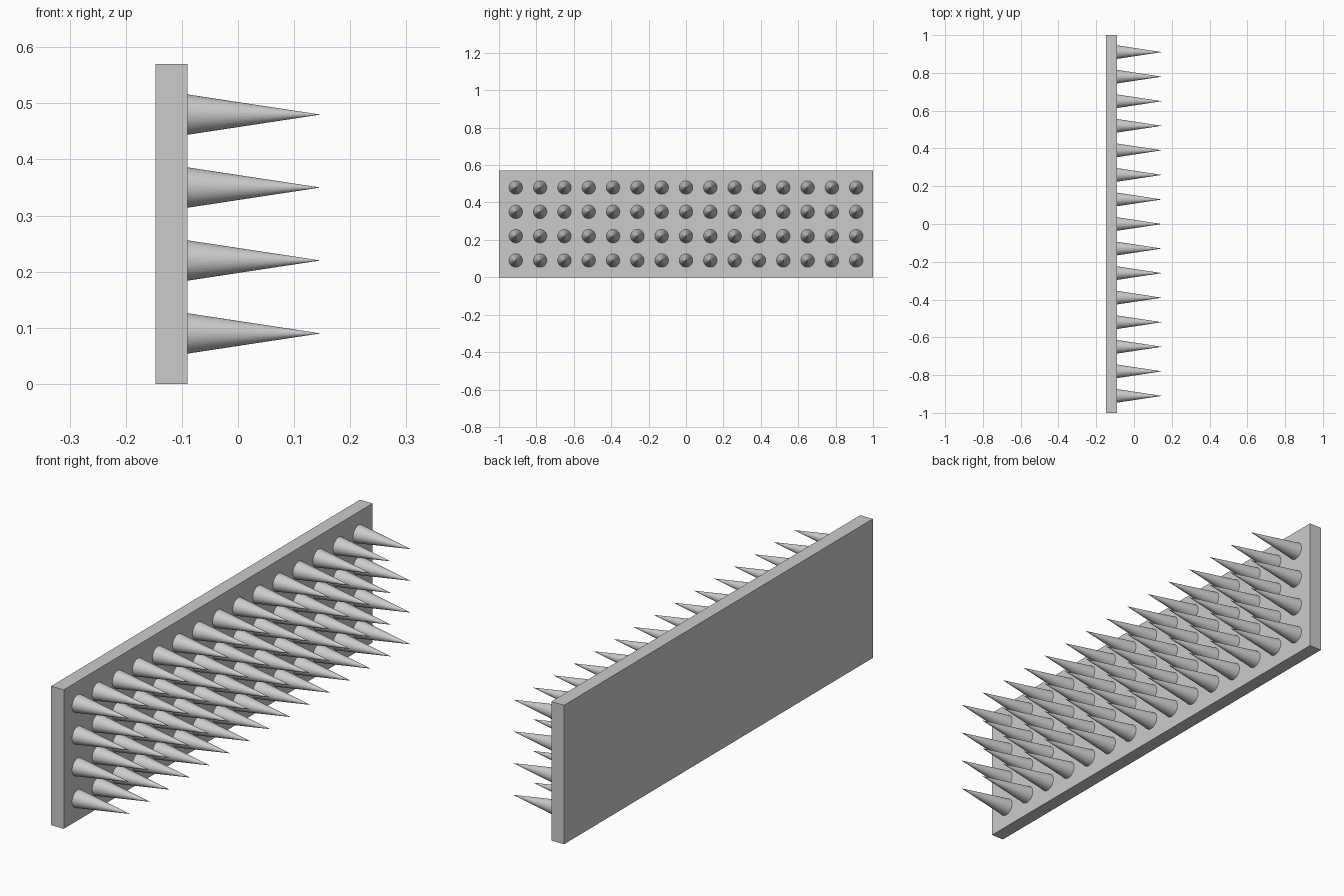
import bpy, bmesh, math
from mathutils import Matrix

if "Cube" in bpy.data.objects:
    bpy.data.objects.remove(bpy.data.objects["Cube"])

# one plain grey for everything
grey = bpy.data.materials.new("light_grey")
grey.diffuse_color = (0.6, 0.6, 0.6, 1)
grey.use_nodes = True
grey.node_tree.nodes["Principled BSDF"].inputs["Base Color"].default_value = grey.diffuse_color

X_BACK, X_FACE, X_TIP = -0.147, -0.09, 0.147
HEIGHT, RADIUS, PITCH = 0.57, 0.036, 0.13
ROWS, COLS = 4, 15


def make_object(name, bm):
    mesh = bpy.data.meshes.new(name)
    bm.to_mesh(mesh)
    bm.free()
    mesh.materials.append(grey)
    obj = bpy.data.objects.new(name, mesh)
    bpy.context.collection.objects.link(obj)
    return obj


# upright backing plate
bm = bmesh.new()
bmesh.ops.create_cube(bm, size=1, matrix=Matrix.Translation(
    ((X_BACK + X_FACE) / 2, 0, HEIGHT / 2)) @ Matrix.Diagonal((X_FACE - X_BACK, 2, HEIGHT, 1)))
make_object("backing_plate", bm)

# grid of spikes pointing along +x
bm = bmesh.new()
turn = Matrix.Rotation(math.pi / 2, 4, 'Y')
for row in range(ROWS):
    for col in range(COLS):
        place = Matrix.Translation(((X_FACE + X_TIP) / 2,
                                    (col - (COLS - 1) / 2) * PITCH,
                                    0.09 + row * PITCH))
        bmesh.ops.create_cone(bm, cap_ends=True, segments=48, radius1=RADIUS, radius2=0,
                              depth=X_TIP - X_FACE, matrix=place @ turn)
bmesh.ops.remove_doubles(bm, verts=bm.verts, dist=1e-5)
make_object("spikes", bm)
